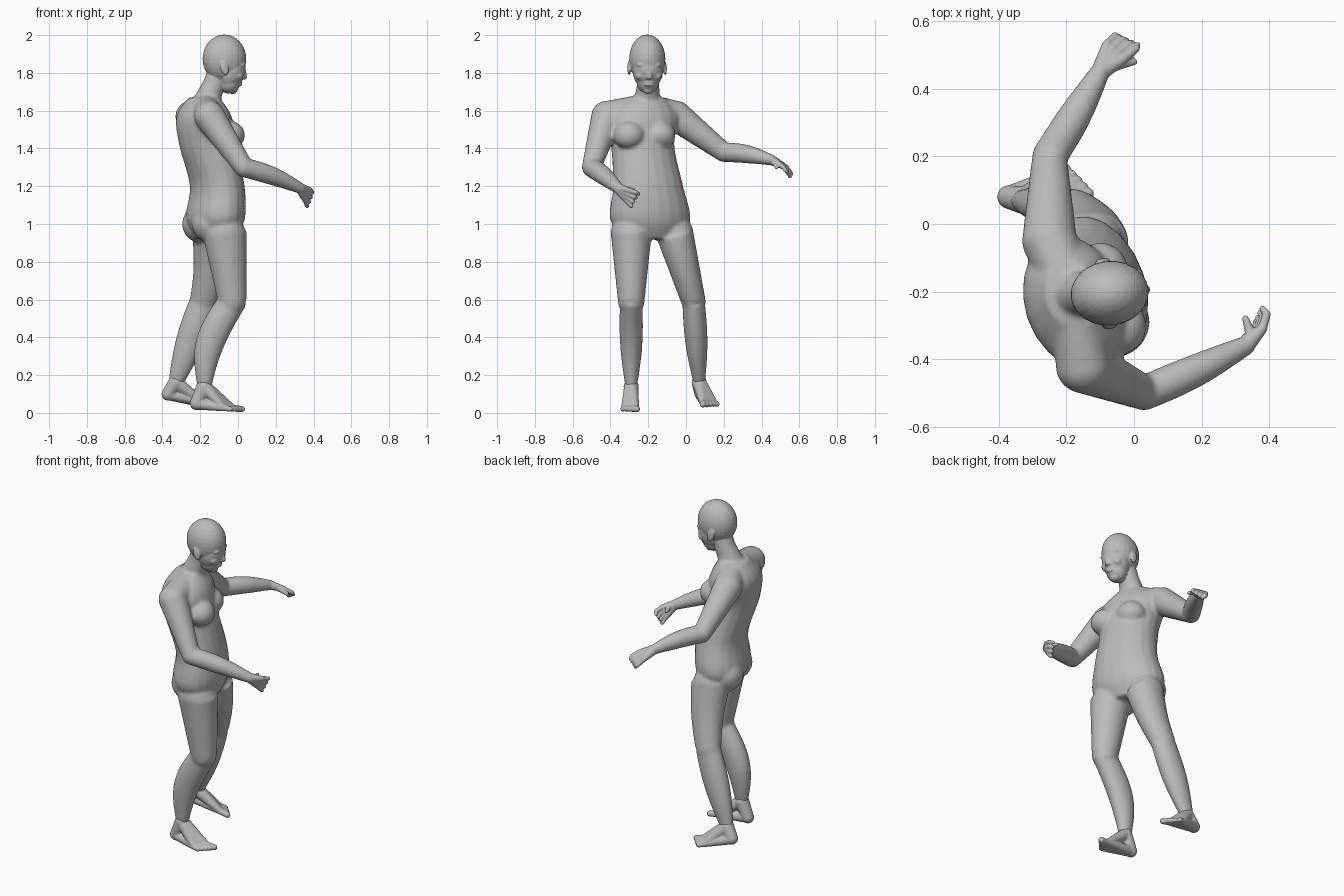
import bpy, bmesh, math
from mathutils import Vector, Matrix

cube = bpy.data.objects.get("Cube")
if cube:
    bpy.data.objects.remove(cube, do_unlink=True)

grey = (.5, .5, .5, 1)
skin = bpy.data.materials.new("plain grey")
skin.use_nodes = True
skin.diffuse_color = grey
skin.node_tree.nodes["Principled BSDF"].inputs["Base Color"].default_value = grey

AXIS_X, AXIS_Y, AXIS_Z = Matrix.Identity(3)
SIDES = 20


def skin_rings(bm, rings):
    """Bridge elliptical rings, each a centre with two half-axis vectors, and cap them."""
    rows = []
    for centre, half_a, half_b in rings:
        angles = [math.tau * i / SIDES for i in range(SIDES)]
        rows.append([bm.verts.new(centre + half_a * math.cos(a) + half_b * math.sin(a)) for a in angles])
    for low, high in zip(rows, rows[1:]):
        for i in range(SIDES):
            bm.faces.new((low[i - 1], low[i], high[i], high[i - 1]))
    bm.faces.new(rows[0])
    bm.faces.new(rows[-1])


def ball(bm, centre, size, turn=Matrix.Identity(4)):
    place = Matrix.Translation(centre) @ turn @ Matrix.Diagonal((*size, 1))
    bmesh.ops.create_uvsphere(bm, u_segments=24, v_segments=16, radius=1, matrix=place)


def limb(bm, start, end, r_start, r_end, belly=0, bow=(0, 0, 0), slim=1):
    """Tapering round-ended segment that can swell and bow along its middle."""
    start, end, bow = Vector(start), Vector(end), Vector(bow)
    along = (end - start).normalized()
    guide = AXIS_X if abs(along.x) < .9 else AXIS_Z
    side = along.cross(guide).normalized()
    front = side.cross(along)
    steps, rings = 10, []
    for i in range(steps + 1):
        t = i / steps
        swell = math.sin(math.pi * t)
        radius = r_start + (r_end - r_start) * t + belly * swell
        rings.append((start.lerp(end, t) + bow * swell, side * radius * slim, front * radius))
    skin_rings(bm, rings)
    for point, radius in ((start, r_start), (end, r_end)):
        ball(bm, point, Vector((1, 1, 1)) * radius * slim)


def smooth_path(keys, steps=5):
    """Catmull-Rom curve through rows of numbers."""
    keys = [keys[0], *keys, keys[-1]]
    for a, b, c, d in zip(keys, keys[1:], keys[2:], keys[3:]):
        for i in range(steps):
            t = i / steps
            yield [q + t / 2 * (r - p + t * (2 * p - 5 * q + 4 * r - s + t * (3 * (q - r) + s - p)))
                   for p, q, r, s in zip(a, b, c, d)]
    yield keys[-1]


def finish(bm, name, voxel, rounds):
    """Fuse the overlapping volumes into one soft skin."""
    bmesh.ops.recalc_face_normals(bm, faces=bm.faces)
    mesh = bpy.data.meshes.new(name)
    bm.to_mesh(mesh)
    bm.free()
    mesh.materials.append(skin)
    obj = bpy.data.objects.new(name, mesh)
    bpy.context.collection.objects.link(obj)
    fuse = obj.modifiers.new("fuse", 'REMESH')
    fuse.mode = 'VOXEL'
    fuse.voxel_size = voxel
    fuse.use_smooth_shade = True
    soften = obj.modifiers.new("soften", 'SMOOTH')
    soften.iterations = rounds


# Joints
neck, throat, skull_base = Vector((-.18, -.21, 1.62)), Vector((-.13, -.2, 1.73)), Vector((-.1, -.2, 1.82))
right_shoulder, right_elbow, right_wrist = (-.15, -.42, 1.57), (.03, -.5, 1.3), (.33, -.36, 1.19)
left_shoulder, left_elbow, left_wrist = (-.25, -.05, 1.57), (-.25, .2, 1.38), (-.1, .45, 1.34)
right_hip, right_knee, right_ankle = (-.07, -.29, .95), (-.03, -.29, .59), (-.18, -.29, .14)
left_hip, left_knee, left_ankle = (-.13, -.06, .95), (-.18, .04, .59), (-.33, .07, .16)

# Torso: centre x, y, z, then half depth and half width, turned to the chest's heading
body = bmesh.new()
heading = Matrix.Rotation(math.radians(18), 3, 'Z')
torso_keys = [(-.12, -.18, .92, .1, .15), (-.12, -.19, 1.03, .15, .22), (-.11, -.2, 1.2, .14, .19),
              (-.16, -.23, 1.42, .15, .17), (-.18, -.23, 1.57, .14, .2), (-.18, -.21, 1.67, .08, .1)]
skin_rings(body, [(Vector((x, y, z)), heading @ AXIS_X * depth, heading @ AXIS_Y * width)
                  for x, y, z, depth, width in smooth_path(torso_keys)])
limb(body, neck, throat, .072, .06)
limb(body, throat, skull_base, .06, .055)

# Breasts and buttocks sit either side of the turned midline
chest, seat = Vector((-.07, -.22, 1.47)), Vector((-.17, -.19, 1))
for side in (-1, 1):
    across = heading @ AXIS_Y * side * .085
    ball(body, chest + across, (.08, .085, .075), heading.to_4x4())
    ball(body, seat + across, (.1, .1, .1), heading.to_4x4())

# Arms
for shoulder, elbow, wrist in ((right_shoulder, right_elbow, right_wrist),
                               (left_shoulder, left_elbow, left_wrist)):
    limb(body, neck, shoulder, .07, .082)
    limb(body, shoulder, elbow, .082, .052)
    limb(body, elbow, wrist, .052, .03, belly=.008, bow=(0, -.005, .01))

# Legs
for hip, knee, ankle, thigh_slim, thigh_bow, calf_bow in (
        (right_hip, right_knee, right_ankle, .93, 0, -.045),
        (left_hip, left_knee, left_ankle, .85, .015, 0)):
    limb(body, hip, knee, .117, .076, bow=(thigh_bow, 0, 0), slim=thigh_slim)
    limb(body, knee, ankle, .076, .04, belly=.018, bow=(calf_bow, 0, 0), slim=.78)
finish(body, "body", .009, 8)

# Head: positions are forward, sideways and up from the middle of the skull
head = bmesh.new()
skull = Vector((-.072, -.205, 1.875))
face_turn = Matrix.Rotation(math.radians(6), 4, 'Z')


def lump(offset, size, pitch=0):
    tilt = Matrix.Rotation(math.radians(pitch), 4, 'Y')
    ball(head, skull + face_turn @ Vector(offset), size, face_turn @ tilt)


limb(head, throat, skull_base, .058, .055)
lump((0, 0, 0), (.116, .096, .128))
lump((.035, 0, -.065), (.075, .08, .1), pitch=18)
lump((.03, 0, -.12), (.058, .06, .066), pitch=25)
lump((.045, 0, -.163), (.025, .03, .025))

# Nose and lips
bridge, tip = (skull + face_turn @ Vector(p) for p in ((.1, 0, -.04), (.107, 0, -.097)))
limb(head, bridge, tip, .01, .014)
for height in (-.125, -.138):
    lump((.082, 0, height), (.013, .027, .007))

# Brows, eyes, cheeks, nostrils and ears on both sides
for side in (-1, 1):
    lump((.088, side * .036, -.033), (.018, .03, .009))
    lump((.085, side * .036, -.055), (.012, .018, .01))
    lump((.066, side * .043, -.09), (.03, .028, .025))
    lump((.096, side * .012, -.1), (.013, .009, .009))
    lump((-.01, side * .096, -.05), (.022, .009, .038), pitch=-15)
finish(head, "head", .005, 3)


def hand(name, wrist, knuckles, tips, thumb_tip):
    """Palm of four fanned bones, then curled fingers and a thumb."""
    bm = bmesh.new()
    wrist, thumb_tip = Vector(wrist), Vector(thumb_tip)
    first, last = map(Vector, knuckles)
    first_tip, last_tip = map(Vector, tips)
    for i in range(4):
        knuckle, end = first.lerp(last, i / 3), first_tip.lerp(last_tip, i / 3)
        reach = (knuckle - wrist).normalized()
        bend = knuckle.lerp(end, .5) + reach * .018
        limb(bm, wrist, knuckle, .028, .015)
        limb(bm, knuckle, bend, .014, .012)
        limb(bm, bend, end, .012, .009)
    thumb_root = wrist.lerp(first, .4)
    thumb_bend = thumb_root.lerp(thumb_tip, .5)
    limb(bm, thumb_root, thumb_bend, .02, .014)
    limb(bm, thumb_bend, thumb_tip, .014, .01)
    finish(bm, name, .004, 2)


hand("right_hand", right_wrist, ((.38, -.31, 1.18), (.36, -.31, 1.12)),
     ((.38, -.25, 1.16), (.36, -.29, 1.1)), (.33, -.28, 1.18))
hand("left_hand", left_wrist, ((-.03, .49, 1.32), (-.08, .53, 1.3)),
     ((.01, .53, 1.28), (-.04, .55, 1.25)), (0, .48, 1.3))


def foot(name, ankle, heel, big_toe, little_toe):
    """Instep and sole bones fan from the ankle and heel to five toes."""
    bm = bmesh.new()
    ankle, heel, big_toe, little_toe = map(Vector, (ankle, heel, big_toe, little_toe))
    limb(bm, ankle, heel, .04, .035)
    for i in range(5):
        toe = big_toe.lerp(little_toe, i / 4)
        ball_of_foot = heel.lerp(toe, .8)
        limb(bm, ankle, ball_of_foot, .038, .018)
        limb(bm, heel, ball_of_foot, .033, .018)
        limb(bm, ball_of_foot, toe, .017, .017 - .001 * i)
    finish(bm, name, .005, 3)


foot("right_foot", right_ankle, (-.22, -.29, .05), (.02, -.26, .02), (-.04, -.335, .02))
foot("left_foot", left_ankle, (-.37, .08, .1), (-.135, .09, .045), (-.2, .165, .045))
